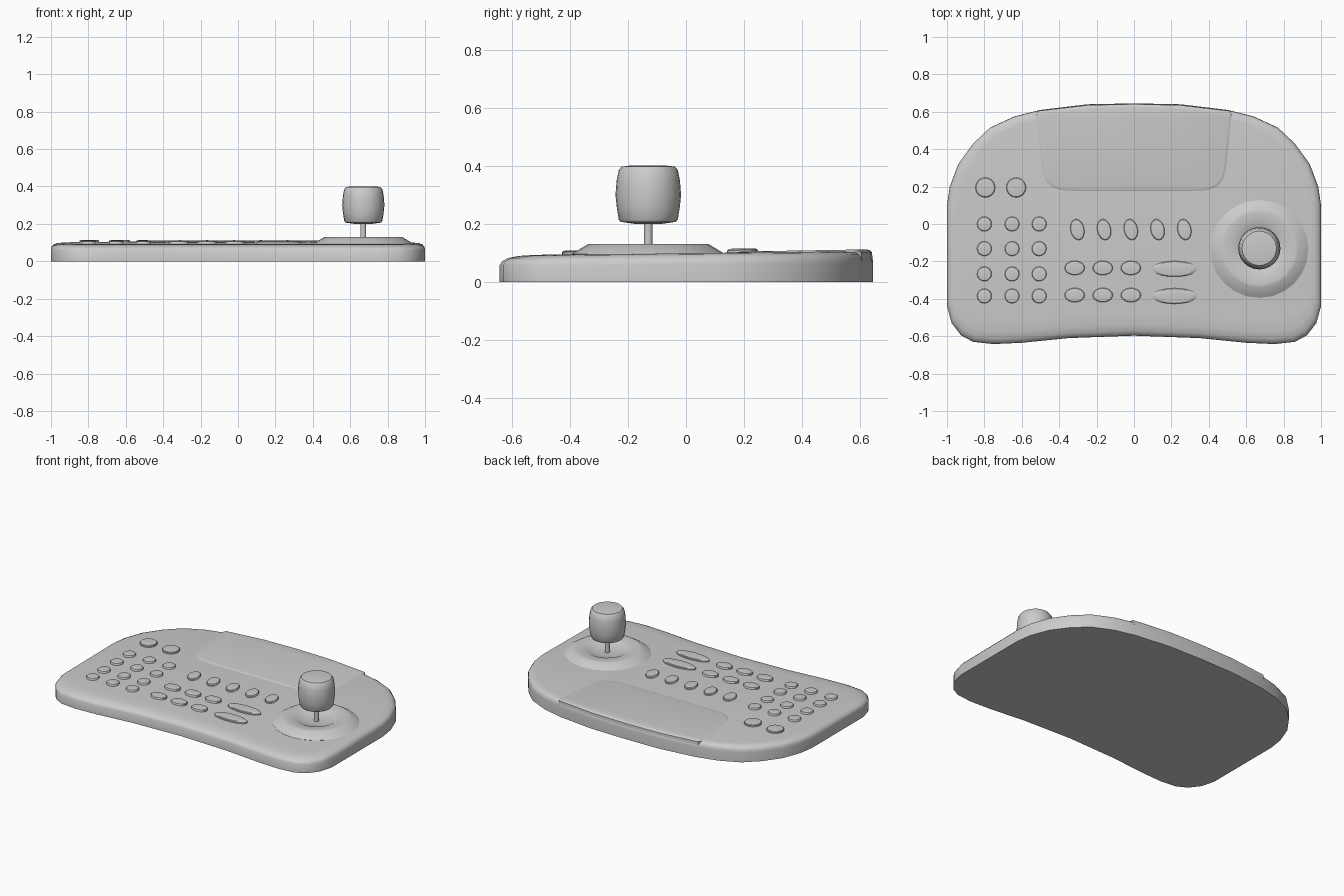
import bpy, bmesh, math

if "Cube" in bpy.data.objects:
    bpy.data.objects.remove(bpy.data.objects["Cube"])


def loft(name, rings, angle=35):
    """Skin a list of equal-length closed rings and cap both ends."""
    bm = bmesh.new()
    loops = [[bm.verts.new(p) for p in r] for r in rings]
    n = len(rings[0])
    for a, b in zip(loops, loops[1:]):
        for i in range(n):
            j = (i + 1) % n
            bm.faces.new((a[i], a[j], b[j], b[i]))
    bm.faces.new(loops[0][::-1])
    bm.faces.new(loops[-1])
    bmesh.ops.recalc_face_normals(bm, faces=bm.faces)
    mesh = bpy.data.meshes.new(name)
    bm.to_mesh(mesh)
    bm.free()
    obj = bpy.data.objects.new(name, mesh)
    bpy.context.collection.objects.link(obj)
    bpy.ops.object.select_all(action='DESELECT')
    bpy.context.view_layer.objects.active = obj
    obj.select_set(True)
    bpy.ops.object.shade_smooth_by_angle(angle=math.radians(angle))
    return obj


def mirrored(half):
    """Right half from back to front, completed on the left."""
    return half + [(-x, y) for x, y in reversed(half) if x > 0]


def lathe(name, cx, cy, profile, sides=24):
    ang = [2 * math.pi * i / sides for i in range(sides)]
    return loft(name, [[(cx + r * math.cos(a), cy + r * math.sin(a), z) for a in ang]
                       for r, z in profile])


def deck(y):
    """Height of the gently sloping top surface."""
    return 0.099 + 0.011 * y


# Casing: rounded back, straight sides, concave front
outline = mirrored([(0, .645), (.25, .64), (.5, .61), (.64, .575), (.77, .515),
                    (.86, .43), (.94, .32), (.985, .2), (1, .1), (1, -.44),
                    (.975, -.53), (.925, -.595), (.86, -.63), (.75, -.642),
                    (.6, -.635), (.35, -.61), (0, -.597)])
rings = []
for side, front, back, h in [(0, 0, 0, 0), (0, 0, 0, .62), (.003, .008, .002, .77),
                             (.012, .028, .008, .89), (.03, .065, .02, .965),
                             (.06, .125, .045, 1)]:
    ring = []
    for x, y in outline:
        yy = y * (1 - (front if y < 0 else back) / .64)
        ring.append((x * (1 - side), yy, h * deck(yy)))
    rings.append(ring)
loft("casing", rings, 40)

# Raised display panel at the back
panel = mirrored([(0, .643), (.25, .637), (.515, .606), (.525, .585), (.51, .42),
                  (.495, .28), (.48, .23), (.45, .195), (.4, .175), (.3, .17), (0, .17)])
rings = []
for s, h in [(0, -.03), (.004, -.003), (.018, .003), (.04, .006)]:
    ring = []
    for x, y in panel:
        yy = .4 + (y - .4) * (1 - s * 2.2)
        ring.append((x * (1 - s), yy, deck(yy) + h * (.4 + yy) if h > 0 else deck(yy) + h))
    rings.append(ring)
loft("display_panel", rings, 40)

# Joystick: dished collar, stem and barrel knob
JX, JY = .67, -.13
lathe("joystick_collar", JX, JY, [(.265, .085), (.265, .096), (.255, .102), (.208, .13),
                                  (.195, .131), (.135, .128), (.115, .118), (.06, .104)])
lathe("joystick_stem", JX, JY, [(.015, .1), (.015, .21)], 12)
lathe("joystick_knob", JX, JY, [(.04, .199), (.096, .207), (.102, .216), (.109, .26),
                                (.113, .3), (.109, .35), (.102, .385), (.092, .397),
                                (.06, .401)])


def button(name, x, y, rx, ry, tilt=0):
    ct, st = math.cos(tilt), math.sin(tilt)
    rings = []
    for s, h in [(1, -.015), (1, .008), (.93, .012), (.75, .0135)]:
        ring = []
        for i in range(20):
            a = 2 * math.pi * i / 20
            u, v = s * rx * math.cos(a), s * ry * math.sin(a)
            px, py = x + u * ct - v * st, y + u * st + v * ct
            ring.append((px, py, deck(py) + h))
        rings.append(ring)
    loft(name, rings)


# Keypad with two larger buttons above
for x in (-.795, -.63):
    button("large_button", x, .195, .053, .053)
for x in (-.8, -.652, -.507):
    for y in (0, -.132, -.267, -.385):
        button("keypad_button", x, y, .039, .039)

# Tilted function keys and lower control rows
for i in range(5):
    button("function_key", -.303 + .143 * i, -.03, .037, .057, math.radians(12))
for y in (-.235, -.38):
    for x in (-.317, -.167, -.017):
        button("control_key", x, y, .054, .038)
    button("wide_key", .217, y - .005, .118, .042)
